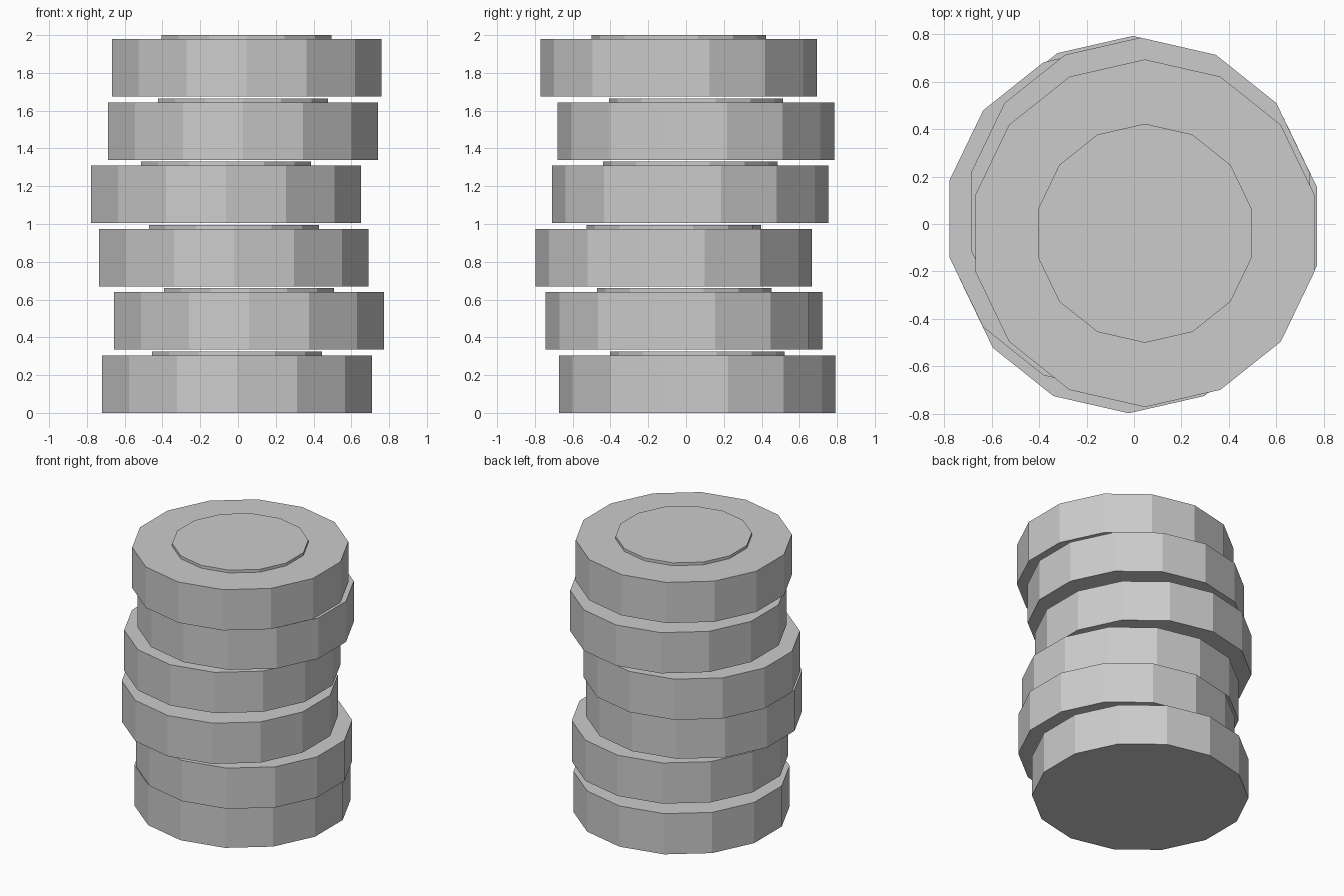
import bpy, bmesh
from math import pi, sin, cos

if "Cube" in bpy.data.objects:
    bpy.data.objects.remove(bpy.data.objects["Cube"])

SIDES = 14
PITCH = 0.335
# Stepped disc profile: (radius, height)
PROFILE = [(0.7325, 0.0), (0.7325, 0.304), (0.4615, 0.304), (0.4615, 0.325)]
# Sideways offset of each disc, bottom to top
OFFSETS = [(-0.005, 0.060), (0.058, -0.010), (-0.022, -0.065),
           (-0.063, 0.022), (0.027, 0.053), (0.046, -0.039)]


def make_disc(name, x, y, z):
    bm = bmesh.new()
    rings = []
    for r, h in PROFILE:
        rings.append([bm.verts.new((r * sin(2 * pi * i / SIDES),
                                    r * cos(2 * pi * i / SIDES), h))
                      for i in range(SIDES)])
    for low, high in zip(rings, rings[1:]):
        for i in range(SIDES):
            j = (i + 1) % SIDES
            bm.faces.new((low[i], low[j], high[j], high[i]))
    bm.faces.new(rings[0])
    bm.faces.new(rings[-1])
    bmesh.ops.recalc_face_normals(bm, faces=bm.faces[:])
    mesh = bpy.data.meshes.new(name)
    bm.to_mesh(mesh)
    bm.free()
    ob = bpy.data.objects.new(name, mesh)
    ob.location = (x, y, z)
    bpy.context.collection.objects.link(ob)


# Uneven stack of six discs with a thin gap between them
for n, (x, y) in enumerate(OFFSETS):
    make_disc(f"disc_{n + 1}", x, y, n * PITCH)
